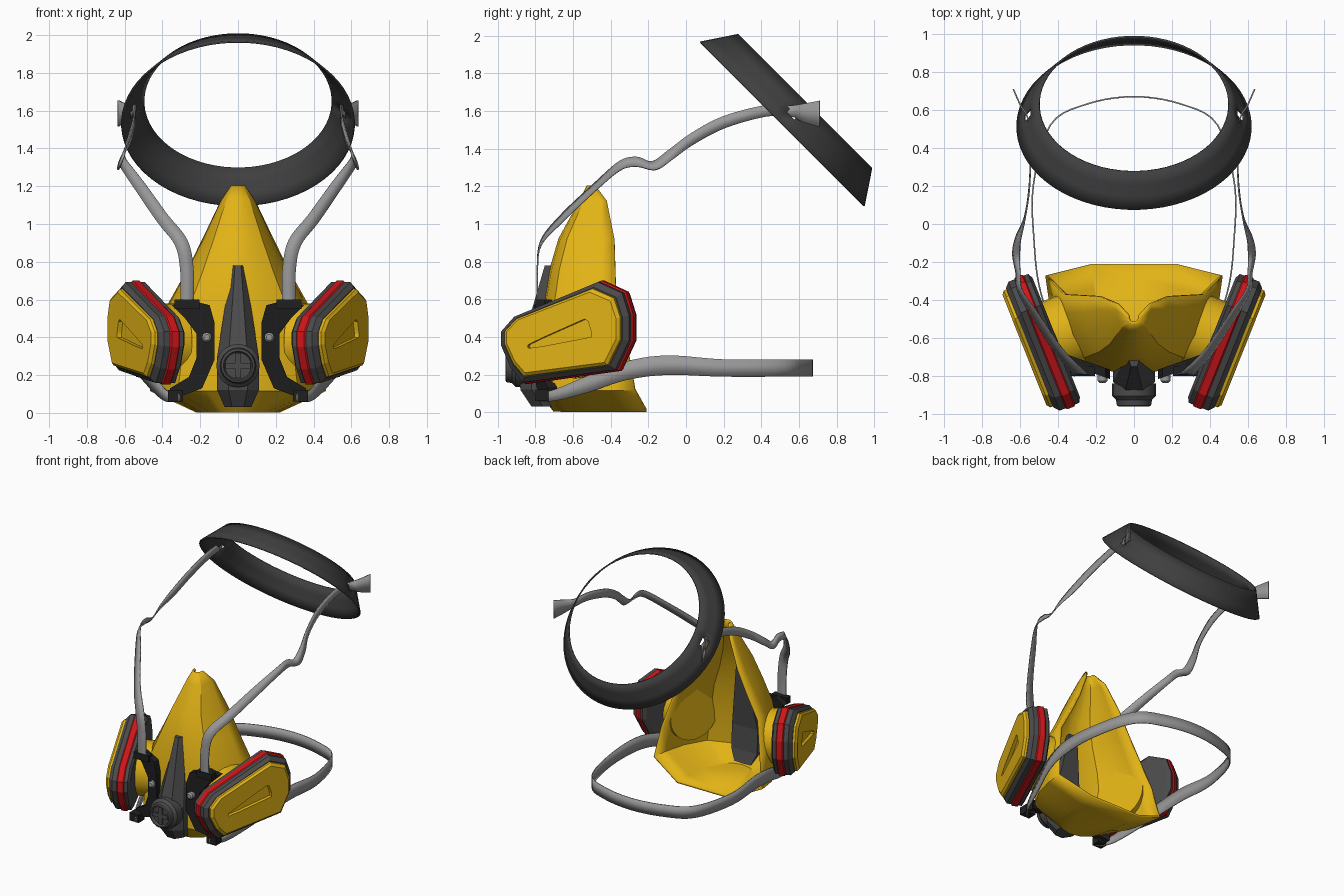
import bpy, bmesh
from math import sin, cos, pi
from mathutils import Vector

cube = bpy.data.objects.get("Cube")
if cube:
    bpy.data.objects.remove(cube, do_unlink=True)


def material(name, r, g, b):
    m = bpy.data.materials.new(name)
    m.use_nodes = True
    m.diffuse_color = (r, g, b, 1)
    node = next(n for n in m.node_tree.nodes if n.type == 'BSDF_PRINCIPLED')
    node.inputs["Base Color"].default_value = (r, g, b, 1)
    node.inputs["Roughness"].default_value = 0.6
    return m


YELLOW = material("warm yellow", 0.76, 0.45, 0.008)
RED = material("red", 0.62, 0.008, 0.01)
GREY = material("dark grey", 0.07, 0.07, 0.07)
BAND = material("charcoal", 0.05, 0.05, 0.05)
BLACK = material("black", 0.014, 0.014, 0.014)
STRAP = material("light grey", 0.32, 0.32, 0.32)


def finish(name, bm, mat, mirror=False, thick=0, smooth=False):
    bmesh.ops.recalc_face_normals(bm, faces=bm.faces[:])
    me = bpy.data.meshes.new(name)
    bm.to_mesh(me)
    bm.free()
    me.materials.append(mat)
    ob = bpy.data.objects.new(name, me)
    bpy.context.scene.collection.objects.link(ob)
    if smooth:
        bpy.ops.object.select_all(action='DESELECT')
        ob.select_set(True)
        bpy.context.view_layer.objects.active = ob
        bpy.ops.object.shade_smooth_by_angle(angle=0.6)
    if thick:
        s = ob.modifiers.new("thickness", 'SOLIDIFY')
        s.thickness, s.offset = thick, 0
    if mirror:
        m = ob.modifiers.new("mirror", 'MIRROR')
        m.use_clip = m.use_mirror_merge = False
    return ob


def loft(rings, closed=True, caps=(True, True)):
    """Skin a list of equally long point rings."""
    bm = bmesh.new()
    rows = [[bm.verts.new(p) for p in ring] for ring in rings]
    n = len(rows[0])
    for a, b in zip(rows, rows[1:]):
        for i in range(n if closed else n - 1):
            j = (i + 1) % n
            bm.faces.new((a[i], a[j], b[j], b[i]))
    for row, cap in ((rows[0], caps[0]), (rows[-1], caps[1])):
        if cap:
            bm.faces.new(row)
    return bm


def box(name, c, size, mat, mirror=False):
    x, y, z = (s / 2 for s in size)
    rings = [[(c[0] + sx * x, c[1] + sy * y, c[2] + k * z)
              for sx, sy in ((1, 1), (-1, 1), (-1, -1), (1, -1))] for k in (-1, 1)]
    return finish(name, loft(rings), mat, mirror)


def turned(name, cx, cz, profile, sides, mat, mirror=False):
    """Round part turned about a front-to-back axis; profile is (radius, y)."""
    rings = [[(cx + r * cos(2 * pi * i / sides), y, cz + r * sin(2 * pi * i / sides))
              for i in range(sides)] for r, y in profile]
    return finish(name, loft(rings), mat, mirror, smooth=True)


def spline(pts, steps=5):
    """Catmull-Rom samples through the points."""
    pts = [Vector(p) for p in pts]
    out = []
    for i in range(len(pts) - 1):
        a, b = pts[max(i - 1, 0)], pts[i]
        c, d = pts[i + 1], pts[min(i + 2, len(pts) - 1)]
        for k in range(steps):
            t = k / steps
            out.append(0.5 * (2 * b + (c - a) * t + (2 * a - 5 * b + 4 * c - d) * t * t
                              + (3 * b - a - 3 * c + d) * t ** 3))
    return out + [pts[-1]]


def ribbon(name, path, half_widths, mirror):
    centre, wide = spline(path), spline(half_widths)
    rings = [[c - w, c + w] for c, w in zip(centre, wide)]
    return finish(name, loft(rings, False, (False, False)), STRAP, mirror, 0.008, True)


# Face piece: horizontal U sections, open at the back (z, half width, rear y, front y)
levels = [(1.20, .03, -.48, -.52), (1.12, .085, -.42, -.56), (.92, .18, -.38, -.67),
          (.75, .265, -.375, -.72), (.58, .36, -.37, -.75), (.35, .42, -.31, -.78),
          (.12, .46, -.27, -.78), (.01, .22, -.21, -.70)]
curve = [(1, 1), (.96, .75), (.87, .45), (.68, .15), (.35, .035)]
half = curve + [(0, 0)]
section = half + [(-x, y) for x, y in reversed(curve)]
rings = [[(w * fx, yf + (yr - yf) * fy, z) for fx, fy in section] for z, w, yr, yf in levels]
finish("face_piece", loft(rings, False, (False, True)), YELLOW, thick=.016, smooth=True)

# Exhale valve housing down the front, showing through to the inside
rings = []
for z, w, yf, yb in [(.03, .07, -.82, -.69), (.12, .11, -.88, -.71),
                     (.30, .11, -.89, -.72), (.78, .035, -.75, -.66)]:
    side = [(w, yb), (w, yf + .06), (w * .45, yf)]
    rings.append([(x, y, z) for x, y in side + [(-x, y) for x, y in reversed(side)]])
finish("valve_housing", loft(rings), GREY)
turned("valve_cap", 0, .25, [(.115, -.84), (.115, -.905), (.095, -.925), (.09, -.955),
                             (.078, -.96), (.07, -.94)], 20, GREY)
box("valve_cross_bar", (0, -.945, .25), (.13, .014, .03), GREY)
box("valve_upright_bar", (0, -.945, .25), (.03, .014, .13), GREY)

# Filter cartridges, in slanted coordinates: u along, z up, w outward
ALONG, OUT = Vector((.37, .93, 0)), Vector((.93, -.37, 0))
outline = [(-.775, .43), (-.775, .35), (-.72, .23), (-.65, .15), (-.11, .22),
           (-.03, .38), (-.03, .52), (-.07, .64), (-.21, .70), (-.70, .51)]
slot = [(-.59, .36), (-.595, .35), (-.59, .34), (-.5, .352), (-.23, .40),
        (-.23, .42), (-.235, .44), (-.25, .485), (-.27, .495), (-.5, .40)]


def slab_ring(pts, w, inset=0.0):
    cu, cz = -.40, .42
    su, sz = 1 - inset / .37, 1 - inset / .27
    return [ALONG * (cu + (u - cu) * su) + OUT * w + Vector((0, 0, cz + (z - cz) * sz))
            for u, z in pts]


def slab(name, layers, mat):
    finish(name, loft([slab_ring(outline, w, i) for w, i in layers]), mat, True)


slab("filter_back_rim", [(.60, .035), (.615, .008), (.64, .008)], GREY)
slab("filter_red_band", [(.635, .012), (.645, 0), (.685, 0), (.695, .012)], RED)
slab("filter_front_rim", [(.69, .008), (.725, .008), (.75, .035)], GREY)
cover = [slab_ring(outline, w, i) for w, i in ((.74, .04), (.765, .042), (.78, .06))]
cover += [slab_ring(slot, .78), slab_ring(slot, .755, .004)]
finish("filter_cover", loft(cover), YELLOW, True)

# Round sockets joining the cartridges to the face piece
disc = [(-.40 + .2 * cos(pi * i / 12), .38 + .2 * sin(pi * i / 12)) for i in range(24)]
finish("filter_socket", loft([slab_ring(disc, .50), slab_ring(disc, .61)]),
       YELLOW, True, smooth=True)

# Black harness clips beside the valve
clip = [(.35, .57), (.27, .60), (.15, .57), (.125, .48), (.125, .28), (.19, .13),
        (.35, .07), (.36, .13), (.26, .19), (.22, .29), (.22, .42), (.28, .50)]
finish("harness_clip", loft([[(x, -.86 + .35 * x + dy, z) for x, z in clip]
                             for dy in (0, .05)]), BLACK, True)
box("upper_buckle", (.27, -.775, .575), (.13, .05, .05), BLACK, True)
box("lower_buckle", (.33, -.765, .09), (.08, .07, .06), BLACK, True)
turned("clip_screw", .165, .40, [(.026, -.79), (.026, -.825), (.016, -.835)], 12, STRAP, True)

# Head band: tilted cone ring with a slot on each side
axis, down = Vector((0, .707, .707)), Vector((0, .707, -.707))
centre, sides = Vector((0, .51, 1.53)), 64
rings = []
for t in (0, .35, .65, 1):
    r = .615 - .115 * t
    rings.append([centre + axis * .172 * t + down * r * sin(2 * pi * (i + .5) / sides)
                  + Vector((r * cos(2 * pi * (i + .5) / sides), 0, 0)) for i in range(sides)])
bm = loft(rings, caps=(False, False))
mid = centre + axis * .086
holes = [f for f in bm.faces if abs(f.calc_center_median().x) > .5
         and (f.calc_center_median() - mid).dot(axis) ** 2 < .0004
         and abs((f.calc_center_median() - mid).dot(down)) < .03]
bmesh.ops.delete(bm, geom=holes, context='FACES')
finish("head_band", bm, BAND, thick=.01, smooth=True)

# Upper straps: flat at the clip, twisting on the way to the head band slot
ribbon("upper_strap",
       [(.27, -.79, .56), (.27, -.79, .75), (.30, -.77, .90), (.40, -.66, 1.03),
        (.52, -.48, 1.20), (.60, -.35, 1.31), (.61, -.26, 1.33), (.62, -.17, 1.31),
        (.61, -.08, 1.37), (.575, .03, 1.45), (.55, .20, 1.54), (.545, .42, 1.60),
        (.56, .56, 1.60), (.595, .62, 1.59), (.635, .71, 1.585)],
       [(.035, 0, 0), (.036, 0, 0), (.034, 0, -.012), (.026, 0, -.022),
        (.022, 0, -.022), (.012, 0, -.025), (.01, 0, -.026), (.018, .01, -.022),
        (.012, .01, -.025), (0, .01, -.028), (0, .01, -.03), (0, .005, -.03),
        (0, 0, -.03), (0, 0, -.048), (0, 0, -.07)], True)

# Lower strap: one loop behind the neck
side = [(.31, -.80, .08), (.38, -.70, .09), (.44, -.52, .15), (.50, -.32, .22),
        (.525, -.10, .25), (.53, .20, .235), (.44, .52, .235), (.25, .63, .235)]
tall = [(0, 0, h) for h in (.02, .03, .045, .05, .052, .046, .046, .046)]
ribbon("lower_strap",
       side + [(0, .67, .235)] + [(-x, y, z) for x, y, z in reversed(side)],
       tall + [(0, 0, .046)] + tall[::-1], False)
